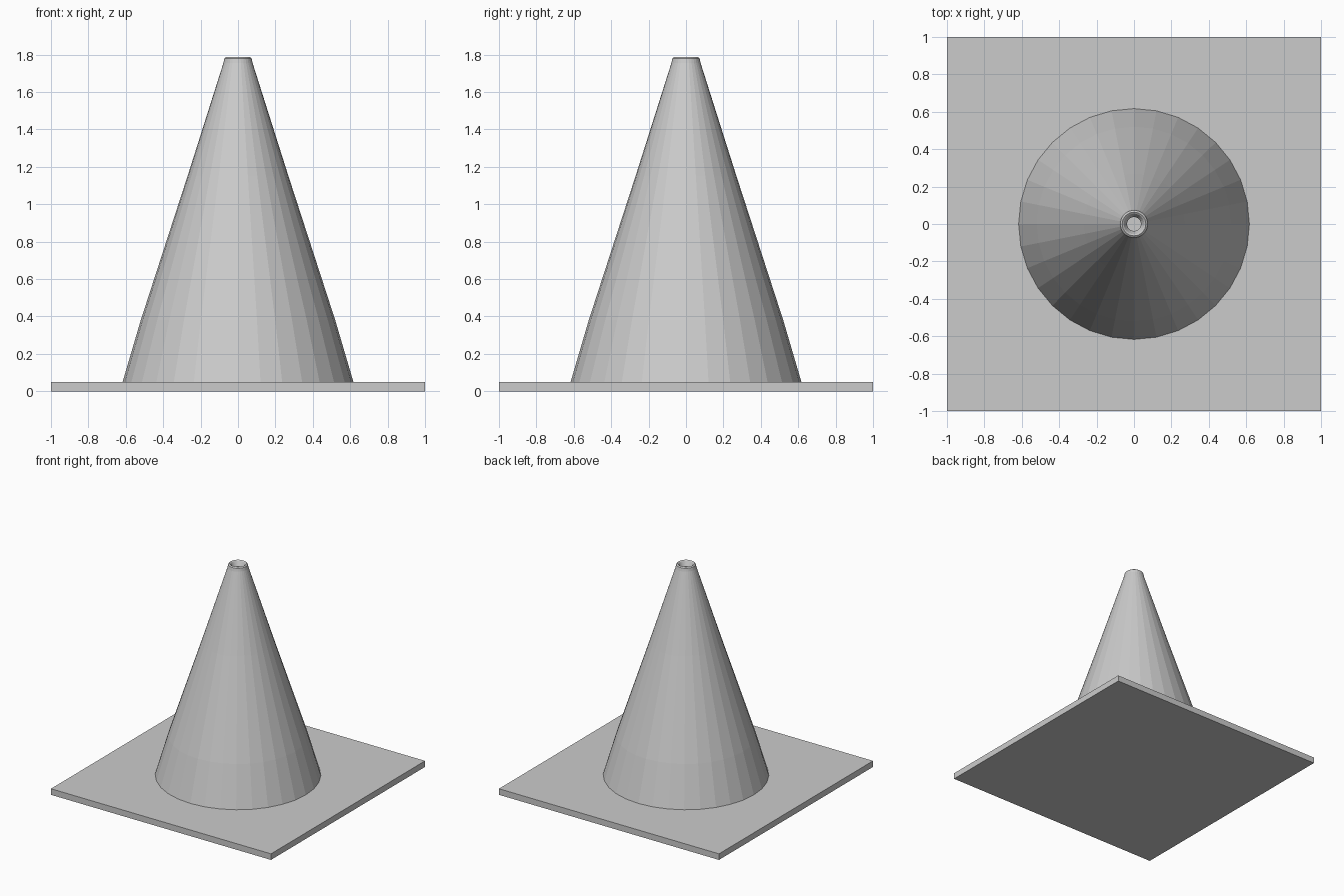
import bpy, bmesh, math

if "Cube" in bpy.data.objects:
    bpy.data.objects.remove(bpy.data.objects["Cube"])

SIDES = 32


def make_object(name, bm):
    bmesh.ops.recalc_face_normals(bm, faces=bm.faces)
    mesh = bpy.data.meshes.new(name)
    bm.to_mesh(mesh)
    bm.free()
    obj = bpy.data.objects.new(name, mesh)
    bpy.context.collection.objects.link(obj)
    return obj


# Square base plate
bm = bmesh.new()
bmesh.ops.create_cube(bm, size=1)
bmesh.ops.scale(bm, vec=(2, 2, 0.05), verts=bm.verts)
bmesh.ops.translate(bm, vec=(0, 0, 0.025), verts=bm.verts)
make_object("base_plate", bm)

# Hollow cone: outer wall, rounded rim, then inner wall, as (radius, z)
profile = [(0.617, 0.05), (0.52, 0.38), (0.27, 1.15), (0.078, 1.755),
           (0.073, 1.78), (0.063, 1.788), (0.055, 1.782), (0.037, 1.745),
           (0.23, 1.15), (0.48, 0.38), (0.577, 0.05)]
bm = bmesh.new()
rings = []
for r, z in profile:
    rings.append([bm.verts.new((r * math.cos(2 * math.pi * i / SIDES),
                                r * math.sin(2 * math.pi * i / SIDES), z))
                  for i in range(SIDES)])
for a, b in zip(rings, rings[1:] + rings[:1]):
    for i in range(SIDES):
        j = (i + 1) % SIDES
        bm.faces.new((a[i], a[j], b[j], b[i]))
make_object("cone", bm)
